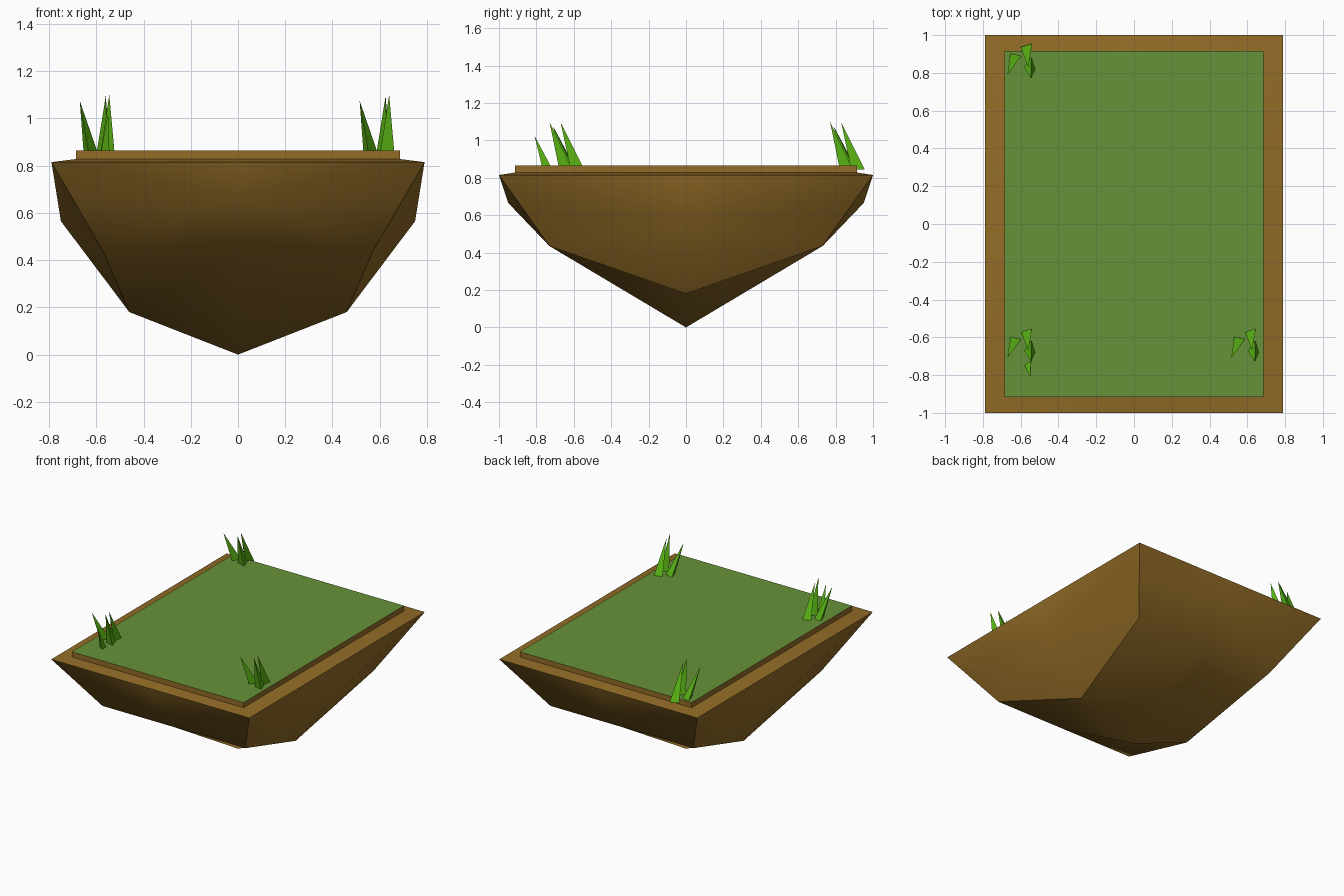
import bpy, bmesh, math
from mathutils import Vector

cube = bpy.data.objects.get("Cube")
if cube:
    bpy.data.objects.remove(cube, do_unlink=True)


def material(name, rgb):
    m = bpy.data.materials.new(name)
    m.use_nodes = True
    m.diffuse_color = (*rgb, 1)
    bsdf = m.node_tree.nodes["Principled BSDF"]
    bsdf.inputs["Base Color"].default_value = (*rgb, 1)
    bsdf.inputs["Roughness"].default_value = 0.9
    return m


EARTH = material("earth brown", (0.29, 0.15, 0.02))
TURF = material("turf green", (0.135, 0.29, 0.042))
BLADE = material("bright grass green", (0.105, 0.47, 0.007))


def finish(name, bm, mats):
    bmesh.ops.recalc_face_normals(bm, faces=bm.faces)
    mesh = bpy.data.meshes.new(name)
    bm.to_mesh(mesh)
    bm.free()
    for m in mats:
        mesh.materials.append(m)
    ob = bpy.data.objects.new(name, mesh)
    bpy.context.collection.objects.link(ob)
    return ob


# Rock underside and rim: one quarter, mirrored across both axes
points = {
    "rim_corner": (0.79, 1, 0.815), "rim_x": (0.79, 0, 0.815), "rim_y": (0, 1, 0.815),
    "edge_mid": (0.703, 0.893, 0.665), "bulge_x": (0.75, 0, 0.565), "bulge_y": (0, 0.95, 0.665),
    "low_corner": (0.57, 0.73, 0.435), "low_x": (0.46, 0, 0.18), "low_y": (0, 0.73, 0.435),
    "tip": (0, 0, 0.0),
    "lip_corner": (0.685, 0.915, 0.828), "lip_x": (0.685, 0, 0.828), "lip_y": (0, 0.915, 0.828),
}
faces = [
    "rim_corner rim_x bulge_x", "rim_corner bulge_x edge_mid",
    "edge_mid bulge_x low_corner", "low_corner bulge_x low_x",
    "rim_corner bulge_y rim_y", "rim_corner edge_mid bulge_y",
    "edge_mid low_corner bulge_y", "low_corner low_y bulge_y",
    "low_corner low_x low_y", "low_x tip low_y",
    "rim_corner lip_corner lip_x rim_x", "rim_corner rim_y lip_y lip_corner",
]
bm = bmesh.new()
verts = {k: bm.verts.new(p) for k, p in points.items()}
for f in faces:
    bm.faces.new([verts[k] for k in f.split()])
rock = finish("floating_rock", bm, [EARTH])
bpy.ops.object.select_all(action="DESELECT")
rock.select_set(True)
bpy.context.view_layer.objects.active = rock
bpy.ops.object.shade_smooth_by_angle(angle=math.radians(38))
mirror = rock.modifiers.new("mirror", "MIRROR")
mirror.use_axis = (True, True, False)

# Raised slab with earth sides and a turf top
bm = bmesh.new()
bmesh.ops.create_cube(bm, size=1)
for v in bm.verts:
    v.co = (v.co.x * 1.37, v.co.y * 1.83, 0.865 if v.co.z > 0 else 0.82)
bm.normal_update()
for f in bm.faces:
    f.material_index = 1 if f.normal.z > 0.9 else 0
finish("turf_slab", bm, [EARTH, TURF])

# Grass tufts: slim three-sided blades (base, tip, turn), leaning to the front
BLADES = [
    ((-0.625, -0.615), (-0.67, -0.71, 1.075), 20),
    ((-0.55, -0.65), (-0.545, -0.73, 1.1), 80),
    ((-0.565, -0.575), (-0.56, -0.67, 1.095), 45),
]
SMALL_BLADE = ((-0.557, -0.74), (-0.55, -0.81, 1.025), 60)


def tuft(name, dx, dy, blades):
    bm = bmesh.new()
    for (bx, by), tip, turn in blades:
        radius = 0.03 if blades.index(((bx, by), tip, turn)) == 3 else 0.043
        base = []
        for i in range(3):
            a = math.radians(turn + 120 * i)
            base.append(bm.verts.new((bx + dx + radius * 0.85 * math.cos(a),
                                      by + dy + radius * math.sin(a), 0.845)))
        top = bm.verts.new(Vector(tip) + Vector((dx, dy, 0)))
        bm.faces.new(base)
        for i in range(3):
            bm.faces.new((base[i], base[(i + 1) % 3], top))
    finish(name, bm, [BLADE])


tuft("front_right_grass", 0, 0, BLADES + [SMALL_BLADE])
tuft("front_left_grass", 1.185, 0, BLADES)
tuft("back_right_grass", 0, 1.5, BLADES)
